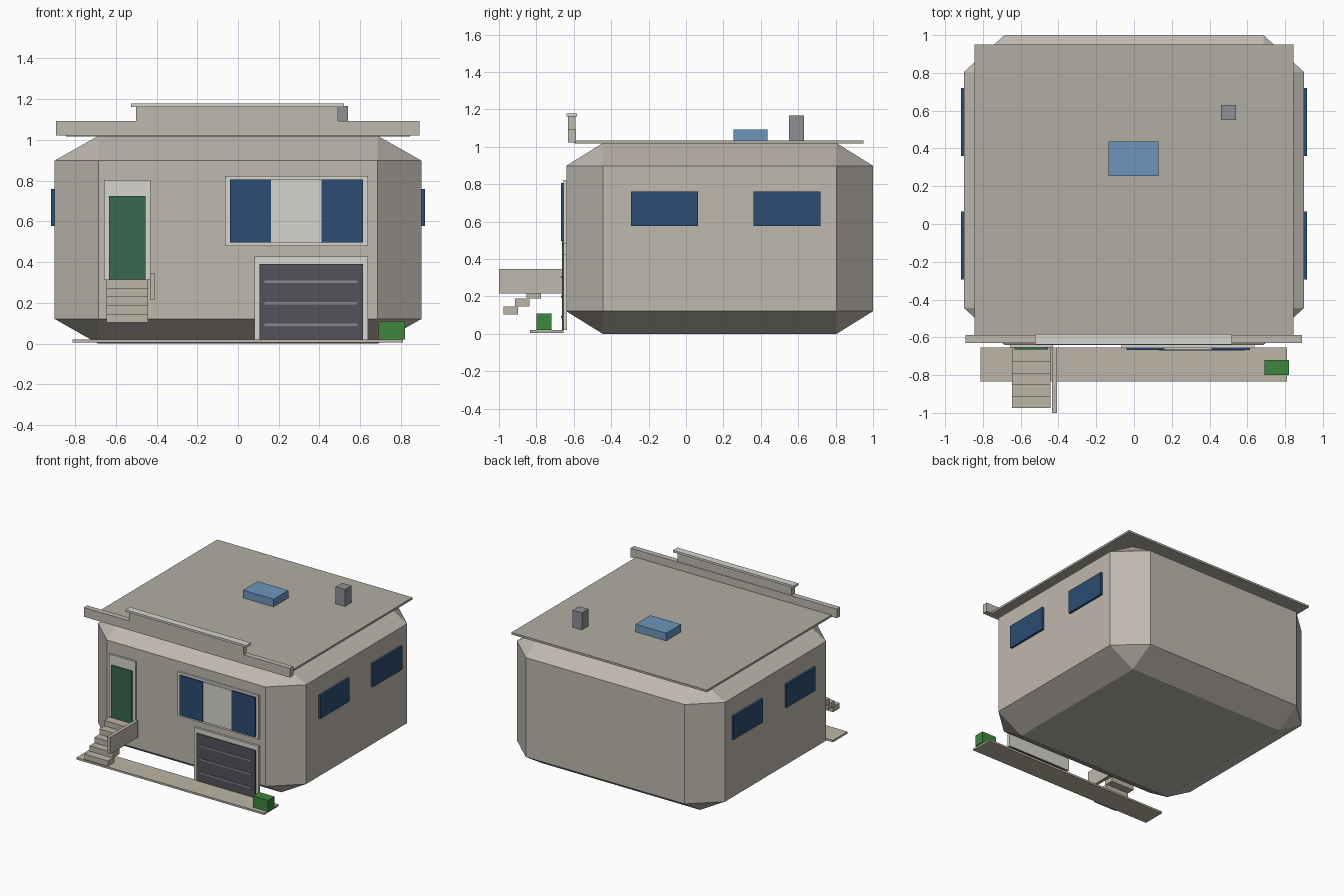
import bpy, bmesh

if "Cube" in bpy.data.objects:
    bpy.data.objects.remove(bpy.data.objects["Cube"])


def material(name, r, g, b):
    m = bpy.data.materials.new(name)
    m.diffuse_color = (r, g, b, 1)
    m.use_nodes = True
    m.node_tree.nodes["Principled BSDF"].inputs["Base Color"].default_value = m.diffuse_color
    return m


WALL = material("wall_beige", 0.52, 0.48, 0.43)
ROOF = material("roof_beige", 0.44, 0.42, 0.36)
TRIM = material("pale_trim", 0.68, 0.66, 0.61)
STONE = material("stone", 0.51, 0.46, 0.38)
GLASS = material("dark_glass", 0.025, 0.075, 0.17)
SKY = material("skylight_glass", 0.15, 0.30, 0.50)
DOOR = material("door_green", 0.04, 0.14, 0.08)
METAL = material("dark_metal", 0.09, 0.085, 0.10)
SLAT = material("slat_grey", 0.25, 0.25, 0.28)
FLUE = material("flue_grey", 0.27, 0.28, 0.30)
LEAF = material("planter_green", 0.05, 0.24, 0.05)


def box(name, x, y, z, mat, chamfer=0.0):
    """Box from (min, max) ranges; chamfer is a fraction of each side."""
    bm = bmesh.new()
    bmesh.ops.create_cube(bm, size=1)
    if chamfer:
        bmesh.ops.bevel(bm, geom=bm.edges[:], offset=chamfer, segments=1,
                        affect='EDGES', clamp_overlap=True)
    for v in bm.verts:
        v.co = [(lo + hi) / 2 + c * (hi - lo) for c, (lo, hi) in zip(v.co, (x, y, z))]
    mesh = bpy.data.meshes.new(name)
    bm.to_mesh(mesh)
    bm.free()
    mesh.materials.append(mat)
    ob = bpy.data.objects.new(name, mesh)
    bpy.context.collection.objects.link(ob)
    return ob


# Main body with chamfered edges
box("house_body", (-0.9, 0.9), (-0.64, 1.0), (0, 1.02), WALL, 0.119)

# Roof, parapet and roof fittings
box("roof_slab", (-0.845, 0.845), (-0.595, 0.95), (1.018, 1.034), ROOF)
box("parapet", (-0.893, 0.89), (-0.63, -0.588), (1.022, 1.094), WALL)
box("upper_parapet", (-0.5, 0.49), (-0.63, -0.592), (1.094, 1.162), WALL)
box("parapet_cap", (-0.525, 0.52), (-0.638, -0.583), (1.162, 1.178), TRIM)
box("skylight", (-0.135, 0.13), (0.255, 0.437), (1.034, 1.094), SKY)
box("chimney", (0.46, 0.54), (0.55, 0.63), (1.034, 1.167), FLUE)

# Side windows
for side, x in (("left", (-0.917, -0.895)), ("right", (0.895, 0.917))):
    for place, y in (("front", (-0.293, 0.065)), ("back", (0.36, 0.72))):
        box(f"{side}_{place}_window", x, y, (0.577, 0.76), GLASS)

# Front door
box("door_frame", (-0.657, -0.43), (-0.655, -0.635), (0.315, 0.803), TRIM)
box("front_door", (-0.633, -0.455), (-0.664, -0.64), (0.315, 0.725), DOOR)

# Front window with pale middle panel
box("window_frame", (-0.065, 0.637), (-0.656, -0.635), (0.48, 0.823), TRIM)
box("window_pane_left", (-0.04, 0.162), (-0.668, -0.64), (0.496, 0.806), GLASS)
box("window_middle_panel", (0.162, 0.41), (-0.664, -0.64), (0.496, 0.806), TRIM)
box("window_pane_right", (0.41, 0.613), (-0.668, -0.64), (0.496, 0.806), GLASS)

# Garage door
box("garage_frame", (0.08, 0.637), (-0.656, -0.635), (0.02, 0.427), TRIM)
box("garage_door", (0.105, 0.613), (-0.664, -0.64), (0.02, 0.39), METAL)
for i in range(3):
    z = 0.092 + 0.106 * i
    box(f"garage_slat_{i + 1}", (0.13, 0.587), (-0.669, -0.655), (z - 0.006, z + 0.006), SLAT)

# Pavement and planter
box("pavement", (-0.813, 0.81), (-0.835, -0.655), (0.005, 0.02), STONE)
box("planter", (0.69, 0.82), (-0.80, -0.72), (0.02, 0.108), LEAF)

# Entrance steps and side rail
for i in range(5):
    y, z = -0.975 + 0.061 * i, 0.103 + 0.0425 * i
    box(f"step_{i + 1}", (-0.645, -0.442), (y, y + 0.078), (z, z + 0.0425), STONE)
box("stair_rail", (-0.433, -0.407), (-1.0, -0.655), (0.217, 0.348), WALL)
